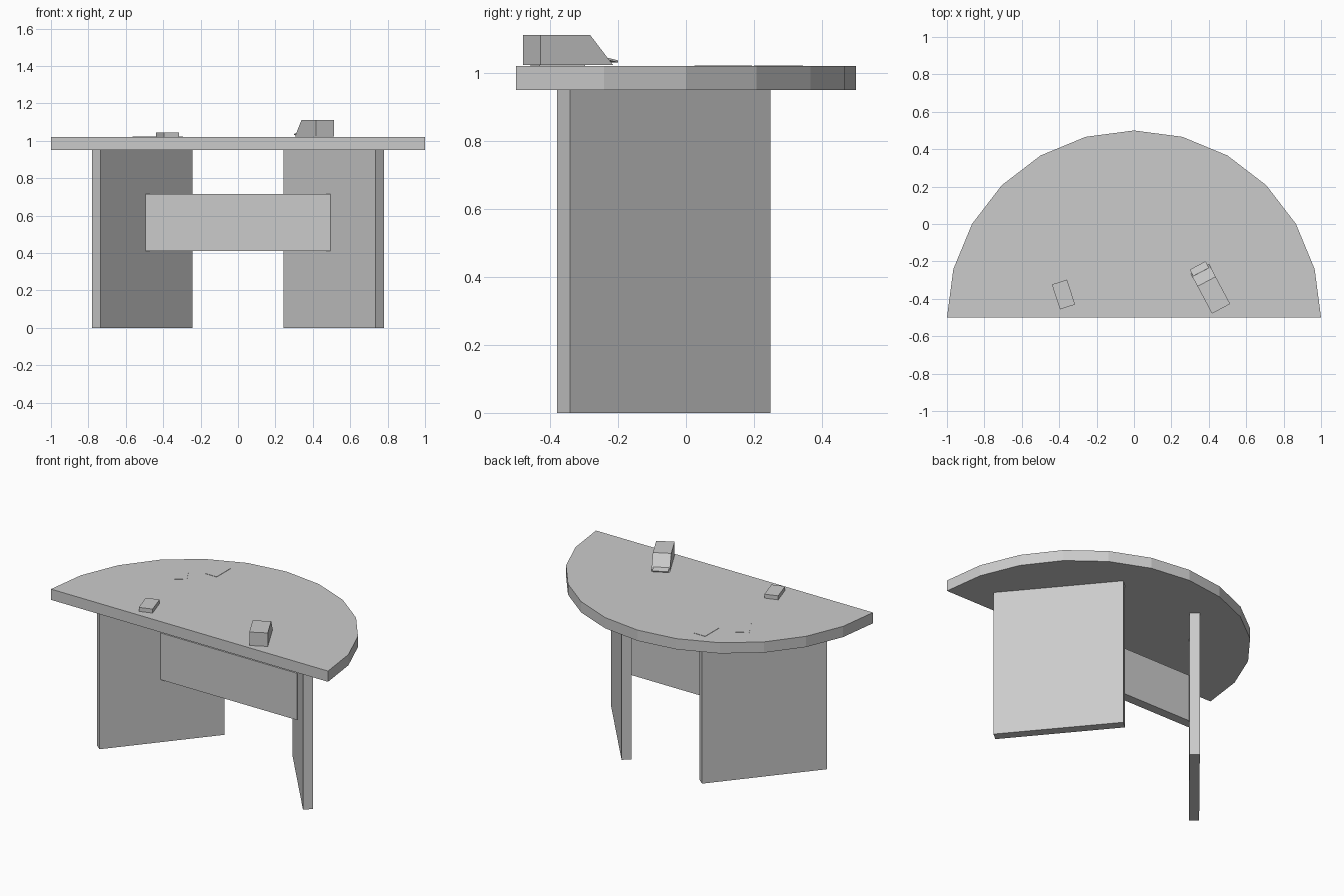
import bpy
from math import sin, cos, pi, radians
from mathutils import Matrix

cube = bpy.data.objects.get("Cube")
if cube:
    bpy.data.objects.remove(cube)

# Single flat colour
GREY = (0.6, 0.6, 0.6, 1)
grey = bpy.data.materials.new("plain_grey")
grey.use_nodes = True
grey.diffuse_color = GREY
grey.node_tree.nodes["Principled BSDF"].inputs["Base Color"].default_value = GREY


def prism(name, outline, depth, matrix):
    """Extrude a counter-clockwise outline along local z, then place it."""
    n = len(outline)
    verts = [(x, y, z) for z in (0, depth) for x, y in outline]
    faces = [tuple(reversed(range(n))), tuple(range(n, 2 * n))]
    faces += [(i, (i + 1) % n, n + (i + 1) % n, n + i) for i in range(n)]
    mesh = bpy.data.meshes.new(name)
    mesh.from_pydata(verts, [], faces)
    mesh.transform(matrix)
    mesh.materials.append(grey)
    obj = bpy.data.objects.new(name, mesh)
    bpy.context.collection.objects.link(obj)
    return obj


def box(name, centre, size, turn=0, tilt=0):
    """Box given by the centre of its base, turned about z and tilted about its own x."""
    w, d, h = size[0] / 2, size[1] / 2, size[2]
    place = (Matrix.Translation(centre) @ Matrix.Rotation(radians(turn), 4, 'Z')
             @ Matrix.Rotation(radians(tilt), 4, 'X'))
    return prism(name, [(-w, -d), (w, -d), (w, d), (-w, d)], h, place)


TOP = 1.02
UNDER = 0.95

# Half-round top with twelve straight edge segments
arc = [(cos(i * pi / 12), sin(i * pi / 12)) for i in range(13)]
prism("desk_top", arc, TOP - UNDER, Matrix.Translation((0, -0.5, UNDER)))

# Splayed slab legs and the panel joining them
for side, name in ((1, "left_leg"), (-1, "right_leg")):
    box(name, (side * 0.5125, -0.065, 0), (0.06, 0.767, UNDER), side * 39.7)
box("front_panel", (0, -0.065, 0.41), (0.987, 0.06, 0.305))

# Slanted desk monitor: side profile extruded across its width
profile = [(0, 0), (0.241, 0), (0.165, 0.088), (0, 0.088)]
turn = Matrix.Rotation(radians(28), 4, 'Z')
across = Matrix(((0, 0, 1, 0), (1, 0, 0, 0), (0, 1, 0, 0), (0, 0, 0, 1)))
prism("monitor", profile, 0.11,
      Matrix.Translation((0.417, -0.479, TOP + 0.003)) @ turn @ across)
box("monitor_ledge", (0.35, -0.24, 1.035), (0.095, 0.04, 0.006), 28, -12)

# Small block and two loose sheets on the top
box("small_block", (-0.377, -0.377, TOP), (0.085, 0.14, 0.026), 18)
box("back_sheet", (-0.337, 0.272, TOP), (0.086, 0.145, 0.002))
box("side_sheet", (-0.49, 0.11, TOP), (0.086, 0.145, 0.002), 30)
